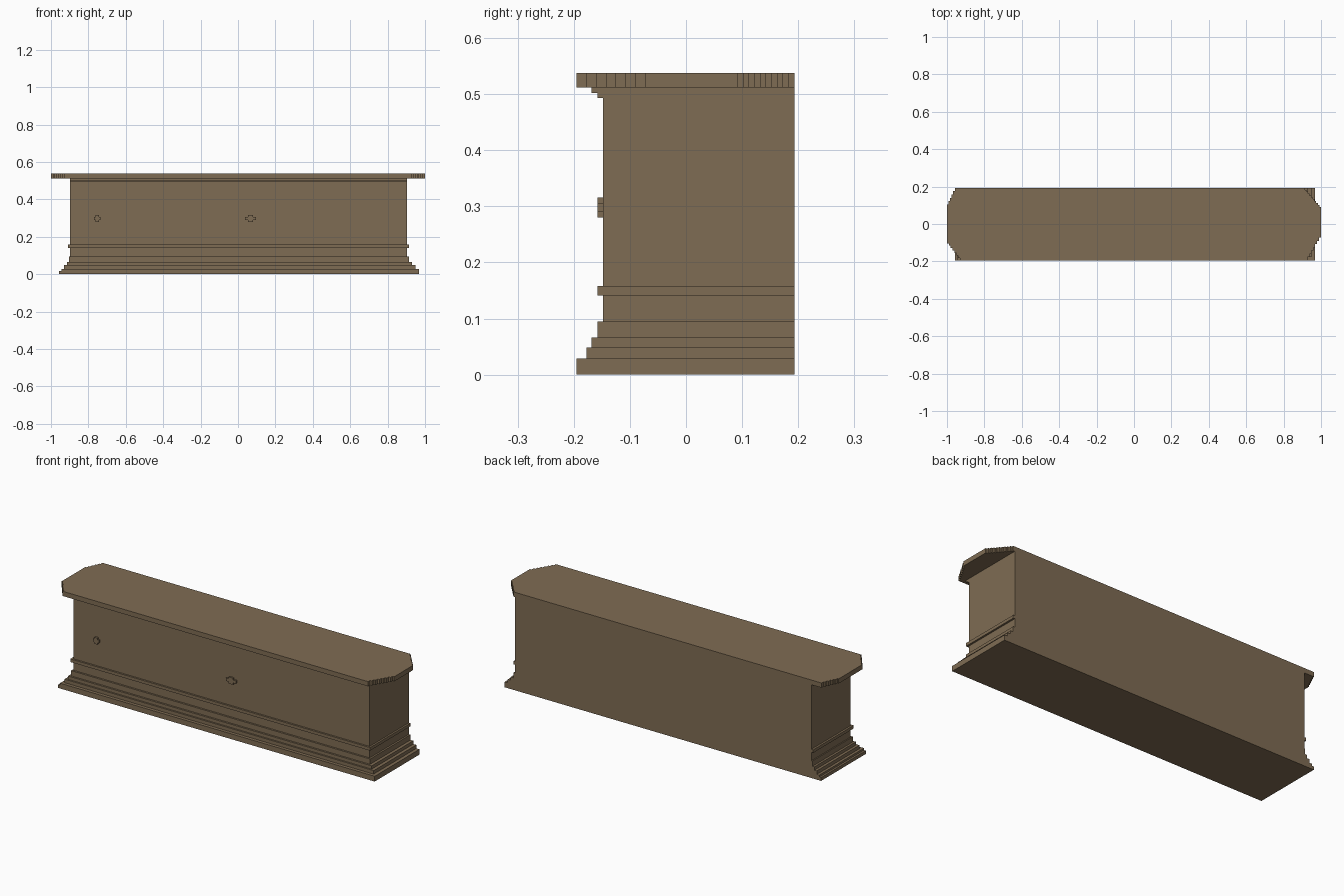
import bpy, bmesh

cube = bpy.data.objects.get("Cube")
if cube:
    bpy.data.objects.remove(cube, do_unlink=True)

wood = bpy.data.materials.new("brown wood")
wood.use_nodes = True
colour = (0.212, 0.150, 0.087, 1)
wood.diffuse_color = colour
wood.node_tree.nodes["Principled BSDF"].inputs["Base Color"].default_value = colour

BACK = 0.193


def finish(name, bm):
    bmesh.ops.remove_doubles(bm, verts=bm.verts, dist=1e-5)
    bmesh.ops.dissolve_degenerate(bm, edges=bm.edges, dist=1e-5)
    bmesh.ops.recalc_face_normals(bm, faces=bm.faces)
    mesh = bpy.data.meshes.new(name)
    bm.to_mesh(mesh)
    bm.free()
    mesh.materials.append(wood)
    obj = bpy.data.objects.new(name, mesh)
    bpy.context.collection.objects.link(obj)
    return obj


def prism(name, outline, direction):
    """Extrude a flat closed outline along a vector."""
    bm = bmesh.new()
    face = bm.faces.new([bm.verts.new(p) for p in outline])
    ext = bmesh.ops.extrude_face_region(bm, geom=[face], use_keep_orig=True)
    moved = [g for g in ext["geom"] if isinstance(g, bmesh.types.BMVert)]
    bmesh.ops.translate(bm, verts=moved, vec=direction)
    return finish(name, bm)


# Moulded body: layers of (bottom, top, left x, right x, front y)
layers = [
    (0.000, 0.018, -0.956, 0.967, -0.195),
    (0.018, 0.029, -0.945, 0.967, -0.195),
    (0.029, 0.048, -0.930, 0.948, -0.177),
    (0.048, 0.066, -0.915, 0.930, -0.168),
    (0.066, 0.095, -0.903, 0.913, -0.158),
    (0.095, 0.141, -0.897, 0.903, -0.148),
    (0.141, 0.158, -0.908, 0.913, -0.158),
    (0.158, 0.493, -0.897, 0.903, -0.148),
    (0.493, 0.502, -0.897, 0.903, -0.158),
    (0.502, 0.512, -0.897, 0.903, -0.168),
]
bm = bmesh.new()
rings = []
for z0, z1, xl, xr, yf in layers:
    for z in (z0, z1):
        corners = ((xl, yf), (xr, yf), (xr, BACK), (xl, BACK))
        rings.append([bm.verts.new((x, y, z)) for x, y in corners])
for a, b in zip(rings, rings[1:]):
    for i in range(4):
        j = (i + 1) % 4
        quad = (a[i], a[j], b[j], b[i])
        # skip the empty strips where neighbouring layers are flush
        area = sum(((quad[k].co - quad[0].co).cross(quad[k + 1].co - quad[0].co)).length
                   for k in (1, 2))
        if area > 1e-7:
            bm.faces.new(quad)
bm.faces.new(rings[0][::-1])
bm.faces.new(rings[-1])
finish("moulded_body", bm)


# Top slab with stepped, tapered ends
def stairs(start, end, steps):
    """Stepped line from start to end, moving in y first and then in x."""
    (x0, y0), (x1, y1) = start, end
    pts = [start]
    for i in range(1, steps + 1):
        t, s = i / steps, (i - 1) / steps
        pts.append((x0 + (x1 - x0) * s, y0 + (y1 - y0) * t))
        if i < steps:
            pts.append((x0 + (x1 - x0) * t, y0 + (y1 - y0) * t))
    return pts


outline = (stairs((1.0, 0.082), (0.905, BACK), 11)
           + stairs((-1.0, 0.086), (-0.95, BACK), 6)[::-1]
           + stairs((-1.0, -0.09), (-0.92, -0.195), 8)
           + stairs((1.0, -0.056), (0.917, -0.195), 8)[::-1])
prism("top_slab", [(x, y, 0.512) for x, y in outline], (0, 0, 0.026))


# Small cross-shaped studs on the front
def stud(name, cx, arm, core):
    h, tall, z = 0.008, 0.018, 0.298
    quarter = [(arm, h), (core, h), (core, tall)]
    pts = quarter + [(-x, y) for x, y in quarter[::-1]]
    pts += [(-x, -y) for x, y in quarter] + [(x, -y) for x, y in quarter[::-1]]
    prism(name, [(cx + x, -0.148, z + y) for x, y in pts], (0, -0.010, 0))


stud("right_stud", -0.753, 0.018, 0.010)
stud("middle_stud", 0.067, 0.030, 0.013)
